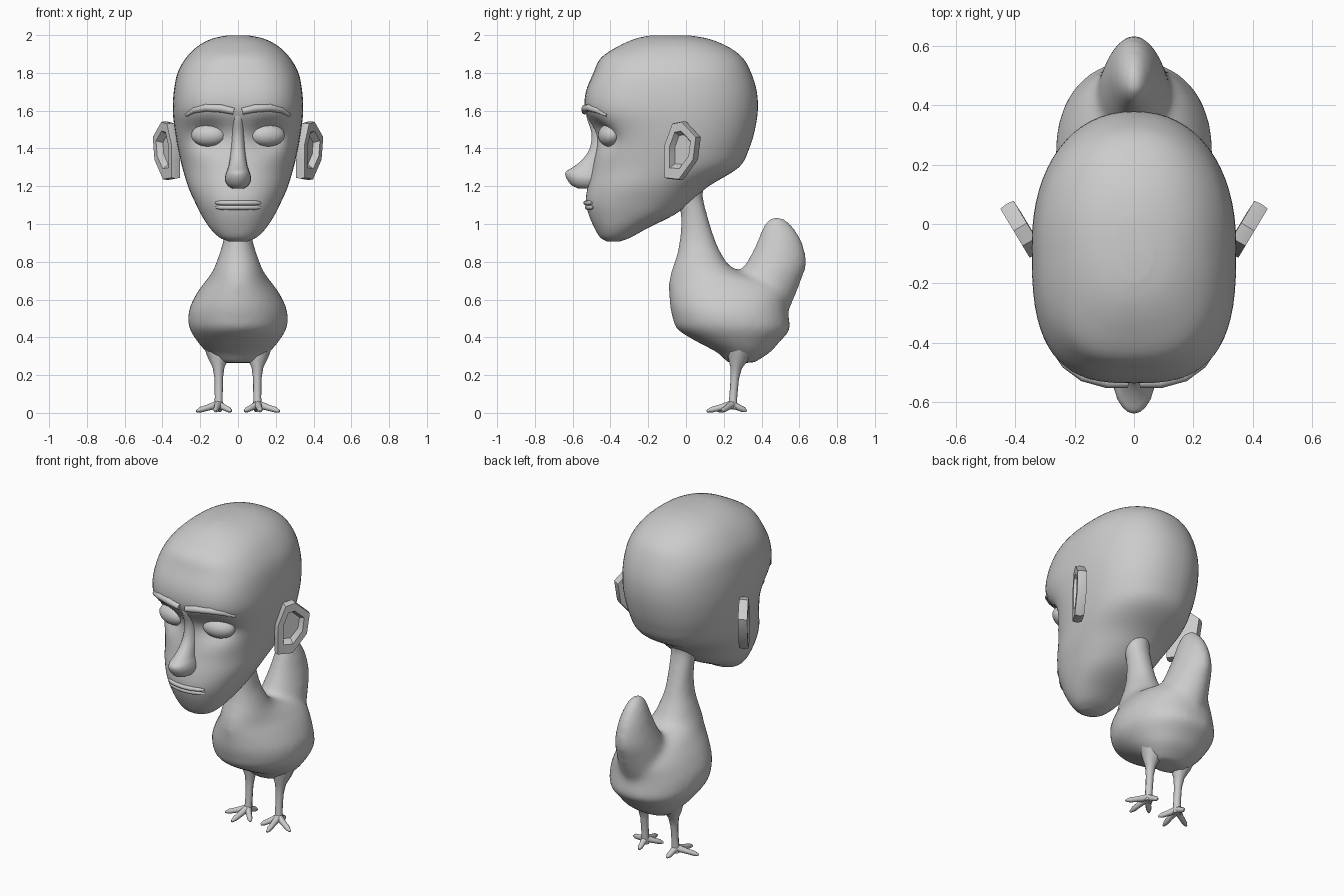
import bpy, bmesh, math
from mathutils import Vector


def skin(name, rings):
    """Closed mesh through equal-length rings of points, capped at both ends."""
    bm = bmesh.new()
    vr = [[bm.verts.new(p) for p in r] for r in rings]
    n = len(vr[0])
    for a, b in zip(vr, vr[1:]):
        for i in range(n):
            j = (i + 1) % n
            bm.faces.new((a[i], a[j], b[j], b[i]))
    bm.faces.new(vr[0])
    bm.faces.new(vr[-1])
    bmesh.ops.recalc_face_normals(bm, faces=bm.faces)
    me = bpy.data.meshes.new(name)
    bm.to_mesh(me)
    bm.free()
    ob = bpy.data.objects.new(name, me)
    bpy.context.collection.objects.link(ob)
    return ob


def select(*obs):
    bpy.ops.object.select_all(action='DESELECT')
    for o in obs:
        o.select_set(True)
    bpy.context.view_layer.objects.active = obs[0]


def smooth(ob, angle=50):
    select(ob)
    bpy.ops.object.shade_smooth_by_angle(angle=math.radians(angle))


def catmull(a, b, c, d, t):
    return 0.5 * (2 * b + (c - a) * t + (2 * a - 5 * b + 4 * c - d) * t * t
                  + (3 * b - a - 3 * c + d) * t ** 3)


def loft(name, rows, segs=32, sub=4, back=2.2, push=None):
    """Rows of (z, front y, back y, half width, front squareness)."""
    dense = []
    for i in range(len(rows) - 1):
        q = [rows[max(i - 1, 0)], rows[i], rows[i + 1], rows[min(i + 2, len(rows) - 1)]]
        dense += [[catmull(*v, k / sub) for v in zip(*q)] for k in range(sub)]
    dense.append(rows[-1])
    rings = []
    for z, yf, yb, w, nf in dense:
        ring = []
        for k in range(segs):
            a = 2 * math.pi * k / segs
            c, s = math.cos(a), math.sin(a)
            n = nf if s < 0 else back
            x = w * math.copysign(abs(c) ** (2 / n), c)
            y = (yf + yb) / 2 + (yb - yf) / 2 * math.copysign(abs(s) ** (2 / n), s)
            ring.append(push(x, y, z) if push else (x, y, z))
        rings.append(ring)
    return skin(name, rings)


def tube(name, pts):
    """Tapered round tube through (x, y, z, radius) points."""
    cu = bpy.data.curves.new(name, 'CURVE')
    cu.dimensions = '3D'
    cu.bevel_depth = 1.0
    cu.bevel_resolution = 2
    cu.use_fill_caps = True
    sp = cu.splines.new('POLY')
    sp.points.add(len(pts) - 1)
    for p, (x, y, z, r) in zip(sp.points, pts):
        p.co = (x, y, z, 1)
        p.radius = r
    ob = bpy.data.objects.new(name, cu)
    bpy.context.collection.objects.link(ob)
    select(ob)
    bpy.ops.object.convert(target='MESH')
    ob = bpy.context.view_layer.objects.active
    smooth(ob)
    return ob


# head with pressed-in eye sockets
def socket(x, y, z):
    if y < -0.2:
        y += 0.07 * math.exp(-((abs(x) - 0.16) / 0.1) ** 2 - ((z - 1.47) / 0.075) ** 2)
    return x, y, z


head = loft("head", [
    (0.908, -0.42, -0.35, 0.05, 2), (0.93, -0.455, -0.29, 0.10, 2), (0.98, -0.485, -0.2, 0.15, 2.1),
    (1.05, -0.515, -0.06, 0.195, 2.2), (1.12, -0.53, 0.03, 0.23, 2.2), (1.2, -0.52, 0.12, 0.265, 2.2),
    (1.3, -0.495, 0.28, 0.295, 2.3), (1.4, -0.48, 0.335, 0.318, 2.5), (1.5, -0.495, 0.365, 0.335, 2.7),
    (1.6, -0.535, 0.38, 0.345, 2.9), (1.7, -0.53, 0.375, 0.34, 2.9), (1.8, -0.49, 0.345, 0.32, 2.8),
    (1.88, -0.45, 0.3, 0.275, 2.6), (1.94, -0.36, 0.22, 0.215, 2.4), (1.98, -0.27, 0.12, 0.14, 2.2),
    (1.998, -0.19, 0.02, 0.06, 2)], segs=64, push=socket)
smooth(head)

# nose
smooth(loft("nose", [
    (1.188, -0.57, -0.48, 0.03, 2), (1.205, -0.605, -0.45, 0.055, 2), (1.24, -0.632, -0.42, 0.07, 2),
    (1.275, -0.638, -0.42, 0.062, 2), (1.3, -0.6, -0.42, 0.052, 2), (1.34, -0.55, -0.42, 0.044, 2),
    (1.4, -0.51, -0.4, 0.038, 2), (1.48, -0.5, -0.4, 0.034, 2), (1.56, -0.525, -0.4, 0.038, 2),
    (1.62, -0.53, -0.42, 0.045, 2)], segs=20, sub=3), 70)

# lips
for name, z, dy in (("upper_lip", 1.112, -0.004), ("lower_lip", 1.088, 0.004)):
    tube(name, [(x, -0.527 + dy + 2.3 * x * x, z, 0.013 if abs(x) < 0.1 else 0.006)
                for x in (-0.12, -0.09, -0.045, 0, 0.045, 0.09, 0.12)])

# eyes, brows, ears
ear_outline = [(-0.01, 1.54), (0.065, 1.46), (0.05, 1.34), (-0.025, 1.237),
               (-0.1, 1.245), (-0.1, 1.34), (-0.1, 1.42), (-0.06, 1.53)]
for s, side in ((1, "right"), (-1, "left")):
    bpy.ops.mesh.primitive_uv_sphere_add(segments=24, ring_count=14, location=(s * 0.155, -0.405, 1.47),
                                         rotation=(0, 0, s * 0.22))
    eye = bpy.context.object
    eye.name = side + "_eye"
    eye.scale = (0.095, 0.06, 0.06)
    smooth(eye)

    tube(side + "_brow", [(s * x, y, z, r) for x, y, z, r in (
        (0.022, -0.535, 1.597, 0.018), (0.09, -0.533, 1.612, 0.021), (0.17, -0.512, 1.616, 0.02),
        (0.23, -0.472, 1.603, 0.016), (0.275, -0.42, 1.575, 0.008))])

    rings = []
    for scale, off in ((0.5, -0.028), (1, -0.026), (1.03, 0), (1, 0.026), (0.66, 0.026), (0.52, -0.008)):
        ring = []
        for y, z in ear_outline:
            y = -0.02 + (y + 0.02) * scale
            z = 1.4 + (z - 1.4) * scale
            ring.append((s * (0.39 + 0.6 * y + 0.857 * off), y - 0.51 * off, z))
        rings.append(ring)
    smooth(skin(side + "_ear", rings), 40)

# body with neck, blended with the upright tail
body = loft("body", [
    (0.265, 0.22, 0.36, 0.1, 2), (0.32, 0.165, 0.445, 0.165, 2), (0.37, 0.07, 0.49, 0.21, 2),
    (0.44, -0.045, 0.55, 0.255, 2), (0.5, -0.07, 0.545, 0.265, 2), (0.56, -0.085, 0.54, 0.255, 2),
    (0.64, -0.09, 0.54, 0.215, 2), (0.7, -0.09, 0.48, 0.17, 2), (0.76, -0.075, 0.26, 0.13, 2),
    (0.84, -0.048, 0.19, 0.1, 2), (0.93, -0.033, 0.15, 0.075, 2), (1.06, -0.03, 0.11, 0.07, 2),
    (1.15, -0.06, 0.09, 0.075, 2), (1.24, -0.08, 0.1, 0.09, 2)])
tail = loft("tail", [
    (0.5, 0.25, 0.52, 0.16, 2), (0.6, 0.25, 0.57, 0.14, 2), (0.7, 0.26, 0.61, 0.125, 2),
    (0.78, 0.31, 0.637, 0.108, 2), (0.86, 0.355, 0.63, 0.088, 2), (0.93, 0.385, 0.605, 0.07, 2),
    (1.0, 0.415, 0.555, 0.045, 2), (1.038, 0.45, 0.505, 0.018, 2)], back=1.8)
select(body, tail)
bpy.ops.object.join()
m = body.modifiers.new("blend", 'REMESH')
m.mode = 'VOXEL'
m.voxel_size = 0.018
m = body.modifiers.new("soften", 'SMOOTH')
m.iterations = 10
select(body)
bpy.ops.object.convert(target='MESH')
smooth(bpy.context.object, 60)

# legs and toes
toes = [(0.12, 0.11), (0.22, 0.19), (0.035, 0.17), (0.095, 0.32)]
for s, side in ((1, "right"), (-1, "left")):
    tube(side + "_leg", [(s * x, y, z, r) for x, y, z, r in (
        (0.105, 0.29, 0.36, 0.08), (0.104, 0.275, 0.29, 0.055), (0.103, 0.265, 0.24, 0.031),
        (0.102, 0.258, 0.18, 0.022), (0.102, 0.25, 0.08, 0.021), (0.105, 0.245, 0.02, 0.025))])
    for i, (x, y) in enumerate(toes):
        mx, my = (x + 0.105) / 2, (y + 0.245) / 2
        tube(f"{side}_toe_{i + 1}", [(s * 0.105, 0.245, 0.045, 0.022), (s * mx, my, 0.027, 0.016),
                                     (s * (x * 0.8 + 0.021), y * 0.8 + 0.049, 0.017, 0.015),
                                     (s * x, y, 0.009, 0.006)])
